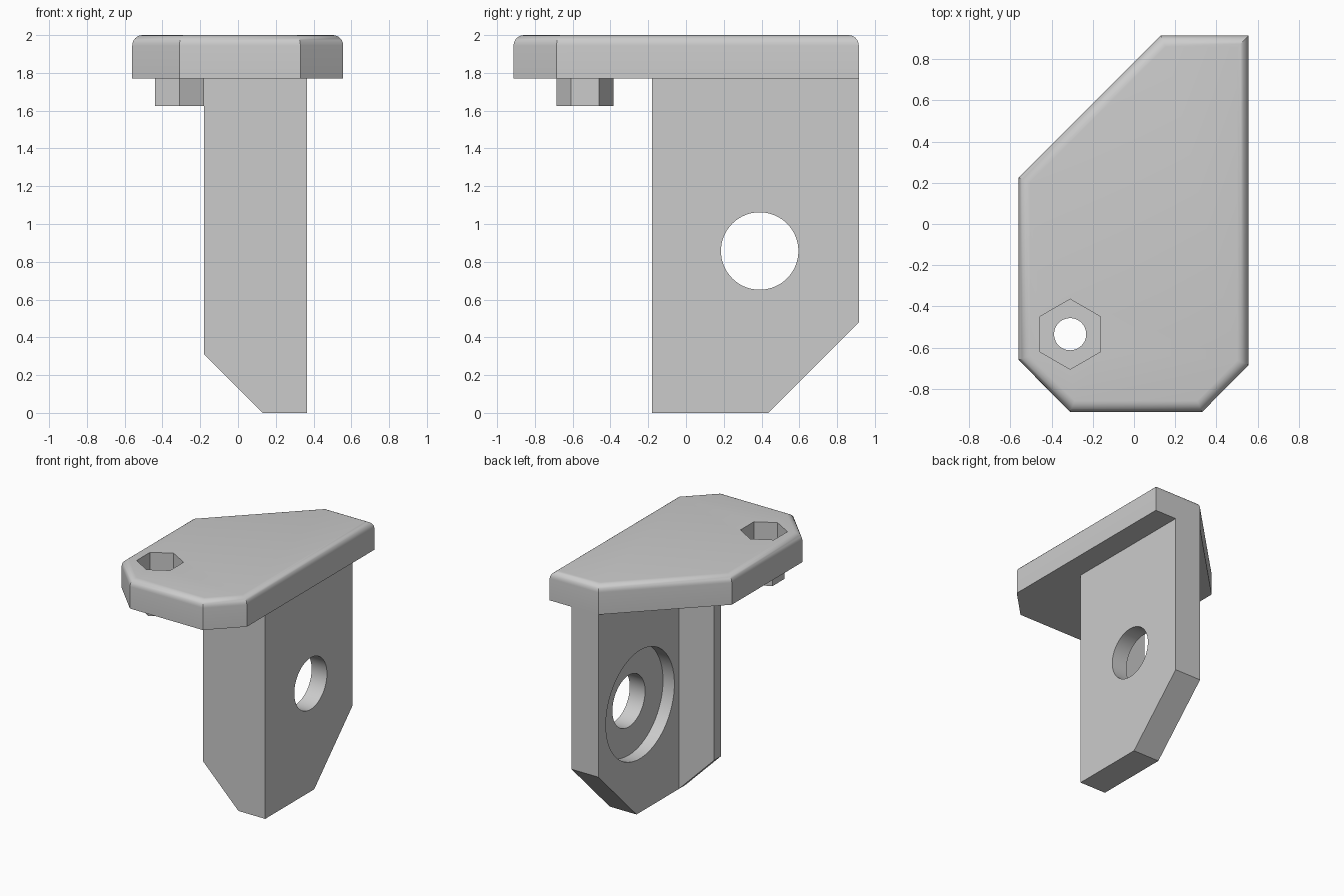
import bpy, bmesh, math
from mathutils import Vector, Matrix

if "Cube" in bpy.data.objects:
    bpy.data.objects.remove(bpy.data.objects["Cube"])

grey = bpy.data.materials.new("light grey")
grey.diffuse_color = (0.6, 0.6, 0.6, 1)
grey.use_nodes = True
grey.node_tree.nodes["Principled BSDF"].inputs["Base Color"].default_value = grey.diffuse_color


def prism(name, base, push, top_bevel=0):
    """Extrude a closed 3D outline along the push vector."""
    bm = bmesh.new()
    face = bm.faces.new([bm.verts.new(p) for p in base])
    ext = bmesh.ops.extrude_face_region(bm, geom=[face])
    moved = [g for g in ext["geom"] if isinstance(g, bmesh.types.BMVert)]
    bmesh.ops.translate(bm, verts=moved, vec=Vector(push))
    bmesh.ops.recalc_face_normals(bm, faces=bm.faces[:])
    if top_bevel:
        rim = [e for e in bm.edges if all(v in moved for v in e.verts)]
        bmesh.ops.bevel(bm, geom=rim, offset=top_bevel, segments=6,
                        profile=0.5, affect='EDGES')
    me = bpy.data.meshes.new(name)
    bm.to_mesh(me)
    bm.free()
    me.materials.append(grey)
    ob = bpy.data.objects.new(name, me)
    bpy.context.collection.objects.link(ob)
    return ob


def ring(n, r, centre, z_to_x=False, start=math.pi / 2):
    """Regular polygon in the xy plane, or in the yz plane."""
    cx, cy, cz = centre
    pts = []
    for i in range(n):
        a = start + 2 * math.pi * i / n
        u, v = r * math.cos(a), r * math.sin(a)
        pts.append((cx, cy + u, cz + v) if z_to_x else (cx + u, cy + v, cz))
    return pts


def combine(ob, other, mode):
    """Apply a boolean and remove the operand."""
    mod = ob.modifiers.new("cut", 'BOOLEAN')
    mod.operation, mod.object, mod.solver = mode, other, 'EXACT'
    bpy.context.view_layer.objects.active = ob
    bpy.ops.object.modifier_apply(modifier=mod.name)
    bpy.data.objects.remove(other)


# top plate with clipped corners and rounded upper rim
outline = [(-.56, -.66), (-.31, -.913), (.33, -.913), (.557, -.685),
           (.557, .915), (.13, .915), (-.56, .225)]
plate = prism("top_plate", [(x, y, 1.77) for x, y in outline], (0, 0, .23), .055)

# small hexagonal boss below, nut recess above, screw hole through both
bx, by = -.31, -.535
combine(plate, prism("boss", ring(6, .15, (bx, by, 1.625)), (0, 0, .16)), 'UNION')
combine(plate, prism("recess", ring(6, .17, (bx, by, 1.85)), (0, 0, .3)), 'DIFFERENCE')
combine(plate, prism("screw_hole", ring(48, .078, (bx, by, 1.5)), (0, 0, .6)), 'DIFFERENCE')

# leg wall with a clipped lower rear corner
side = [(-.18, 0), (.435, 0), (.915, .48), (.915, 1.77), (-.18, 1.77)]
leg = prism("leg", [(.13, y, z) for y, z in side], (.235, 0, 0))

# thin front flange with a sloped foot
front = [(.2, 0), (.13, 0), (-.18, .31), (-.18, 1.77), (.2, 1.77)]
combine(leg, prism("flange", [(x, -.18, z) for x, z in front], (0, .085, 0)), 'UNION')

# through hole and wide counterbore on the inner side
combine(leg, prism("hole", ring(64, .205, (-.5, .39, .857), True), (1.5, 0, 0)), 'DIFFERENCE')
combine(leg, prism("counterbore", ring(64, .43, (0, .39, .857), True), (.23, 0, 0)), 'DIFFERENCE')

for ob in (plate, leg):
    bpy.ops.object.select_all(action='DESELECT')
    ob.select_set(True)
    bpy.context.view_layer.objects.active = ob
    bpy.ops.object.shade_smooth_by_angle(angle=math.radians(30))
